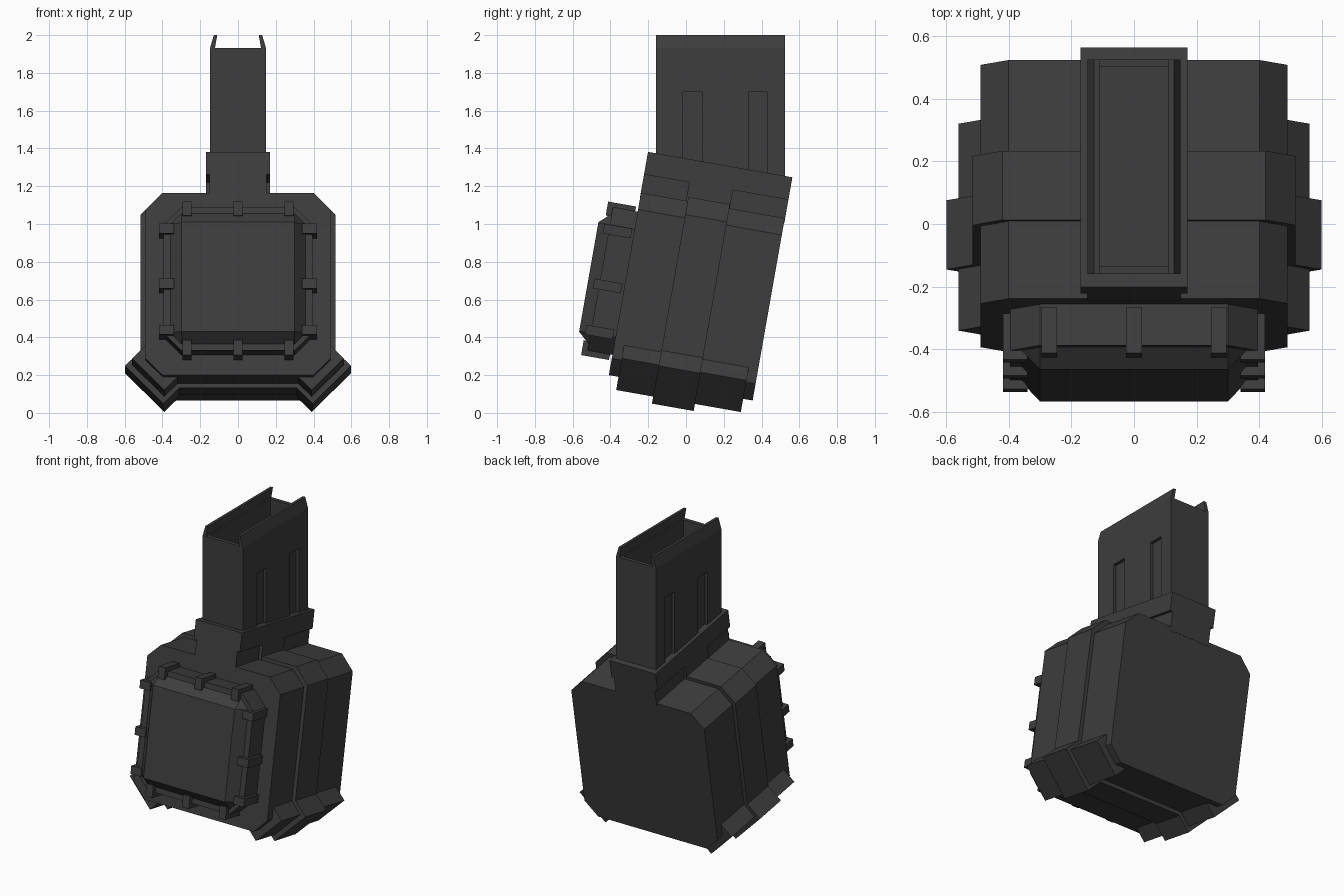
import bpy, bmesh, math
from mathutils import Matrix

cube = bpy.data.objects.get("Cube")
if cube:
    bpy.data.objects.remove(cube)

TILT = Matrix.Rotation(math.radians(-10), 4, 'X')   # the drum leans back under the tower

grey = bpy.data.materials.new("dark_grey")
COLOUR = (0.047, 0.047, 0.047, 1)
grey.diffuse_color = COLOUR
grey.use_nodes = True
bsdf = next(n for n in grey.node_tree.nodes if n.type == 'BSDF_PRINCIPLED')
bsdf.inputs["Base Color"].default_value = COLOUR
bsdf.inputs["Roughness"].default_value = 0.7


def finish(name, bm, tilted):
    bmesh.ops.remove_doubles(bm, verts=bm.verts, dist=1e-5)
    bmesh.ops.recalc_face_normals(bm, faces=bm.faces)
    if tilted:
        bm.transform(TILT)
    mesh = bpy.data.meshes.new(name)
    bm.to_mesh(mesh)
    bm.free()
    mesh.materials.append(grey)
    obj = bpy.data.objects.new(name, mesh)
    bpy.context.collection.objects.link(obj)
    return obj


def loft(name, ring_a, ring_b, tilted=True):
    """Closed solid between two matching rings of 3D points."""
    bm = bmesh.new()
    a = [bm.verts.new(p) for p in ring_a]
    b = [bm.verts.new(p) for p in ring_b]
    n = len(a)
    bm.faces.new(a)
    bm.faces.new(b[::-1])
    for i in range(n):
        bm.faces.new((a[i], b[i], b[(i + 1) % n], a[(i + 1) % n]))
    return finish(name, bm, tilted)


def slab(name, profile, y0, y1, tilted=True):
    """Extrude an x-z profile along y."""
    return loft(name, [(x, y0, z) for x, z in profile],
                [(x, y1, z) for x, z in profile], tilted)


def box(name, x0, x1, y0, y1, z0, z1, tilted=True):
    return slab(name, [(x0, z0), (x1, z0), (x1, z1), (x0, z1)], y0, y1, tilted)


def octagon(w, z0, z1, c):
    """Rectangle of half width w with corners cut by c."""
    return [(-w + c, z0), (w - c, z0), (w, z0 + c), (w, z1 - c),
            (w - c, z1), (-w + c, z1), (-w, z1 - c), (-w, z0 + c)]


# Drum body: three sections, the middle one slightly larger
FRONT, SEAM_A, SEAM_B, BACK = -0.437, -0.186, 0.038, 0.336
slab("drum_front", octagon(0.49, 0.126, 1.106, 0.09), FRONT, SEAM_A)
slab("drum_middle", octagon(0.515, 0.102, 1.128, 0.095), SEAM_A, SEAM_B)
slab("drum_back", octagon(0.49, 0.126, 1.106, 0.09), SEAM_B, BACK)

# Diagonal feet on the lower corners, one per section and side
feet = [("front", -0.385, SEAM_A, 0.39, 0.055, 0.17, 0.07),
        ("middle", SEAM_A, SEAM_B, 0.395, 0.017, 0.203, 0.083),
        ("back", SEAM_B, 0.285, 0.39, 0.055, 0.17, 0.07)]
for label, y0, y1, x, z, length, thick in feet:
    for side, s in (("left", 1), ("right", -1)):
        prof = [(x, z), (x + length, z + length),
                (x + length - thick, z + length + thick), (x - thick, z + thick)]
        slab(f"{label}_foot_{side}", [(s * px, pz) for px, pz in prof], y0, y1)

# Front cover: octagonal rim and a raised square nose with sloping edges
RIM = -0.57
slab("cover_rim", octagon(0.395, 0.235, 1.005, 0.095), RIM, FRONT + 0.01)
base = octagon(0.363, 0.265, 0.975, 0.063)
nose = [(max(-0.30, min(0.30, x)), max(0.325, min(0.914, z))) for x, z in base]
loft("cover_nose", [(x, RIM + 0.005, z) for x, z in base],
     [(x, -0.632, z) for x, z in nose])

# Clips around the cover rim
for i, x in enumerate((-0.27, 0, 0.27)):
    box(f"top_clip_{i}", x - 0.025, x + 0.025, -0.6, -0.45, 0.955, 1.03)
    box(f"bottom_clip_{i}", x - 0.025, x + 0.025, -0.6, -0.45, 0.205, 0.285)
for i, z in enumerate((0.342, 0.59, 0.885)):
    for side, s in (("left", 1), ("right", -1)):
        box(f"{side}_clip_{i}", s * 0.34, s * 0.417, -0.6, -0.45, z - 0.026, z + 0.026)

# Collar: full width lip, narrower neck, wide block in the middle
box("collar", -0.17, 0.17, -0.438, 0.338, 1.205, 1.326)
box("collar_neck", -0.15, 0.15, -0.438, 0.338, 1.08, 1.21)
box("collar_block", -0.17, 0.17, -0.195, 0.04, 1.08, 1.21)

# Upright feed tower
Y0, Y1, TOP, LOW = -0.16, 0.525, 1.932, 1.2
box("tower_front_wall", -0.147, 0.147, Y0, Y0 + 0.025, LOW, TOP, False)
box("tower_back_wall", -0.147, 0.147, Y1 - 0.025, Y1, LOW, TOP, False)
box("tower_floor", -0.128, 0.128, Y0 + 0.01, Y1 - 0.01, 1.36, 1.40, False)
# Outline of a side wall with two upright slots open at the bottom
comb = [(Y0, LOW), (-0.015, LOW), (-0.015, 1.70), (0.085, 1.70), (0.085, LOW),
        (0.33, LOW), (0.33, 1.70), (0.43, 1.70), (0.43, LOW), (Y1, LOW),
        (Y1, TOP), (Y0, TOP)]
for side, s in (("left", 1), ("right", -1)):
    box(f"tower_inner_wall_{side}", s * 0.112, s * 0.128, Y0 + 0.001, Y1 - 0.001,
        LOW, TOP, False)
    loft(f"tower_slotted_wall_{side}", [(s * 0.127, y, z) for y, z in comb],
         [(s * 0.148, y, z) for y, z in comb], False)
    # Feed lip leaning inward
    slab(f"feed_lip_{side}", [(s * 0.122, TOP), (s * 0.148, TOP),
                              (s * 0.128, 2.0), (s * 0.11, 2.0)], Y0, Y1, False)
